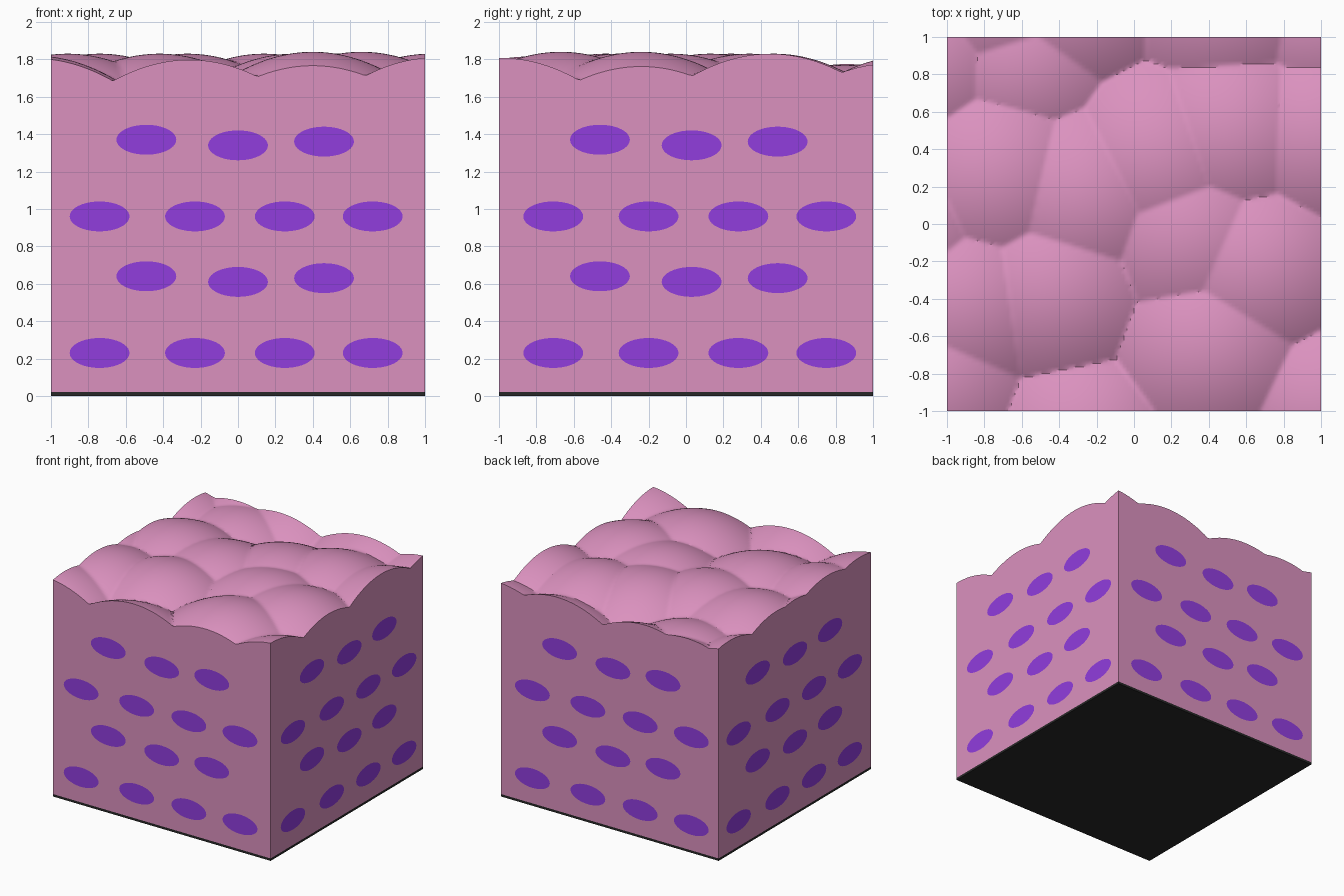
import bpy, bmesh, math
from mathutils import Vector, Matrix

if "Cube" in bpy.data.objects:
    bpy.data.objects.remove(bpy.data.objects["Cube"])


def material(name, rgb):
    m = bpy.data.materials.new(name)
    m.diffuse_color = (*rgb, 1)
    m.use_nodes = True
    m.node_tree.nodes["Principled BSDF"].inputs["Base Color"].default_value = m.diffuse_color
    return m


PINK = material("pink", (0.71, 0.285, 0.52))
PURPLE = material("purple", (0.285, 0.047, 0.73))
DARK = material("dark", (0.02, 0.02, 0.02))


def finish(bm, name, mat):
    me = bpy.data.meshes.new(name)
    bm.to_mesh(me)
    bm.free()
    me.materials.append(mat)
    ob = bpy.data.objects.new(name, me)
    bpy.context.collection.objects.link(ob)
    return ob


# Bumps of the top: x, y, peak height of each dome
BUMPS = [
    (-.74, .24, 1.83), (-.27, .13, 1.83), (.14, .34, 1.83), (.52, .47, 1.83),
    (1.03, .45, 1.83), (.30, -.08, 1.83), (.66, -.24, 1.84), (.40, -.67, 1.84),
    (1.06, -.99, 1.81), (-.42, -.36, 1.83), (-.91, -.43, 1.83), (-1.09, -.85, 1.82),
    (-.26, -1.16, 1.815), (-1.25, 0, 1.83), (-.58, .85, 1.77), (-.70, 1.24, 1.81),
    (-1.15, .86, 1.79), (-.32, 1.22, 1.81), (.48, 1.2, 1.82), (1.05, 1.10, 1.78),
]


def height(x, y):
    return max(h - 0.68 * ((x - a) ** 2 + (y - b) ** 2) for a, b, h in BUMPS)


# Block: displaced grid with its border pulled down to the base
BASE = 0.02
bm = bmesh.new()
bmesh.ops.create_grid(bm, x_segments=110, y_segments=110, size=1)
for v in bm.verts:
    v.co.z = height(v.co.x, v.co.y)
rim = [e for e in bm.edges if e.is_boundary]
ext = bmesh.ops.extrude_edge_only(bm, edges=rim)["geom"]
for g in ext:
    if isinstance(g, bmesh.types.BMVert):
        g.co.z = BASE
bmesh.ops.holes_fill(bm, edges=[e for e in bm.edges if e.is_boundary], sides=0)
bmesh.ops.recalc_face_normals(bm, faces=bm.faces)
block = finish(bm, "block", PINK)
bpy.context.view_layer.objects.active = block
block.select_set(True)
bpy.ops.object.shade_smooth_by_angle(angle=math.radians(35))

# Thin dark plate underneath
bm = bmesh.new()
bmesh.ops.create_cube(bm, size=1, matrix=Matrix.Translation((0, 0, BASE / 2))
                      @ Matrix.Diagonal((2, 2, BASE, 1)))
finish(bm, "base_plate", DARK)

# Oval spots: two staggered rows, repeated once higher up, on each side
SPOTS = [(-.74, .23), (-.23, .23), (.25, .23), (.72, .23),
         (-.49, .64), (0, .61), (.46, .63)]


def side_spots(name, turn, shift):
    bm = bmesh.new()
    face = Matrix.Rotation(math.radians(turn), 4, 'Z')
    for u, z in SPOTS:
        for lift in (0, .73):
            m = (face @ Matrix.Translation((u + shift, -1.002, z + lift))
                 @ Matrix.Rotation(math.pi / 2, 4, 'X') @ Matrix.Diagonal((.16, .08, 1, 1)))
            bmesh.ops.create_circle(bm, cap_ends=True, segments=40, radius=1, matrix=m)
    finish(bm, name, PURPLE)


side_spots("front_spots", 0, 0)
side_spots("right_spots", 90, .03)
side_spots("back_spots", 180, .03)
side_spots("left_spots", 270, 0)
